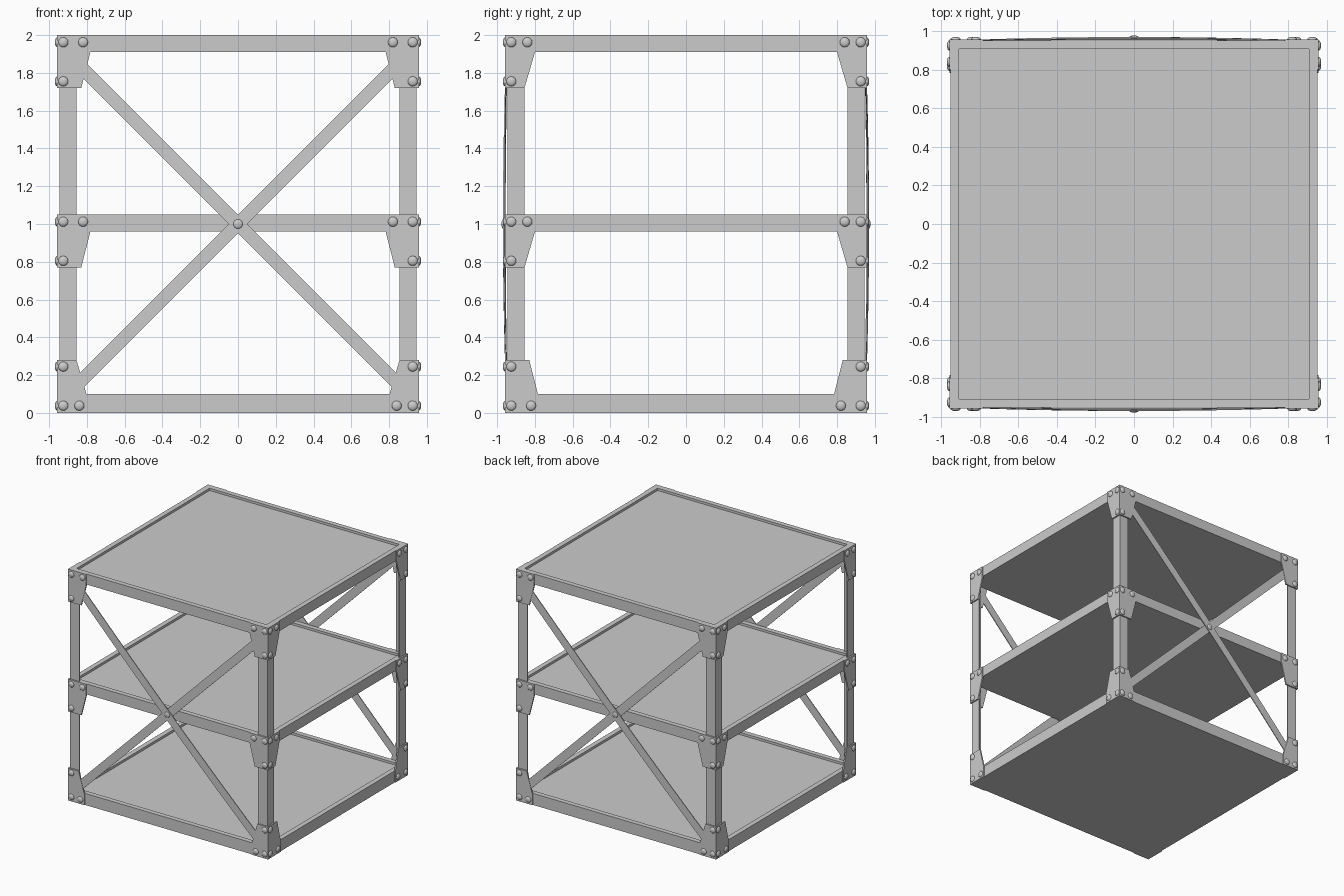
import bpy, bmesh
from math import pi
from mathutils import Matrix, Vector

if "Cube" in bpy.data.objects:
    bpy.data.objects.remove(bpy.data.objects["Cube"])

OUT = 0.945    # outer face of the angle-iron posts
PLATE = 0.957  # outer face of the corner brackets


def finish(name, bm, smooth=False):
    bmesh.ops.recalc_face_normals(bm, faces=bm.faces)
    me = bpy.data.meshes.new(name)
    bm.to_mesh(me)
    bm.free()
    ob = bpy.data.objects.new(name, me)
    bpy.context.collection.objects.link(ob)
    if smooth:
        for p in me.polygons:
            p.use_smooth = True
    return ob


def prism(bm, pts, offset):
    """Extrude a closed outline of 3D points by an offset vector."""
    face = bm.faces.new([bm.verts.new(p) for p in pts])
    ext = bmesh.ops.extrude_face_region(bm, geom=[face], use_keep_orig=True)
    verts = [g for g in ext["geom"] if isinstance(g, bmesh.types.BMVert)]
    bmesh.ops.translate(bm, verts=verts, vec=offset)


# Shelves: flat-bottomed trays with a raised rim
for name, z0, z1 in (("bottom_shelf", 0, 0.1), ("middle_shelf", 0.96, 1.05), ("top_shelf", 1.91, 2)):
    bm = bmesh.new()
    bmesh.ops.create_cube(bm, size=1, matrix=Matrix.Translation((0, 0, (z0 + z1) / 2))
                          @ Matrix.Diagonal((1.9, 1.9, z1 - z0, 1)))
    top = max(bm.faces, key=lambda f: f.calc_center_median().z)
    bmesh.ops.inset_region(bm, faces=[top], thickness=0.06)
    rim = bmesh.ops.extrude_face_region(bm, geom=[top])
    bmesh.ops.translate(bm, vec=(0, 0, -0.02),
                        verts=[g for g in rim["geom"] if isinstance(g, bmesh.types.BMVert)])
    bmesh.ops.delete(bm, geom=[top], context="FACES_ONLY")
    finish(name, bm)

CORNERS = [(sx, sy) for sx in (-1, 1) for sy in (-1, 1)]

# Posts: L-section angle iron
a, b, c = OUT, OUT - 0.01, OUT - 0.09
for sx, sy in CORNERS:
    bm = bmesh.new()
    outline = [(a, a), (c, a), (c, b), (b, b), (b, c), (a, c)]
    prism(bm, [(sx * x, sy * y, 0.005) for x, y in outline], (0, 0, 1.99))
    finish("corner_post", bm)

# Corner brackets: wide wing and narrow wing as (reach at rail, reach at post end, inner rivet)
WIDE, NARROW = (0.782, 0.83, 0.82), (0.80, 0.855, 0.84)
# (rail edge height, direction along post, front wing, side wing)
LEVELS = [(2.0, -1, WIDE, NARROW), (1.05, -1, WIDE, NARROW), (0.0, 1, NARROW, WIDE)]


def rivet(bm, pos, axis, radius=0.026, depth=0.013):
    rot = Vector(axis).to_track_quat("Z", "Y").to_matrix().to_4x4()
    bmesh.ops.create_uvsphere(bm, u_segments=16, v_segments=10, radius=1,
                              matrix=Matrix.Translation(pos) @ rot
                              @ Matrix.Diagonal((radius, radius, depth, 1)))


rivets = bmesh.new()
for sx, sy in CORNERS:
    for z, d, front, side in LEVELS:
        bm = bmesh.new()
        for wing, is_front in ((front, True), (side, False)):
            rail, end, hole = wing

            def place(u, h, out):
                p = (u, out) if is_front else (out, u)
                return Vector((sx * p[0], sy * p[1], z + d * h))

            inward = Vector((0, -sy, 0)) if is_front else Vector((-sx, 0, 0))
            outline = [(PLATE, 0), (rail, 0), (rail, 0.092), (end, 0.28), (PLATE, 0.28)]
            prism(bm, [place(u, h, PLATE) for u, h in outline], inward * 0.012)
            for u, h in ((0.925, 0.038), (hole, 0.038), (0.925, 0.245)):
                rivet(rivets, place(u, h, PLATE), -inward)
        finish("corner_bracket", bm)

# Cross braces: bowed flat straps on the front and back, crossing over the middle shelf
for sy in (-1, 1):
    for k, bow in ((sy, 0.016), (-sy, 0.009)):
        bm = bmesh.new()
        rows = []
        n, w = 16, 0.035 * 0.7071
        for i in range(n + 1):
            t = 2 * i / n - 1
            y = 0.946 + bow * (1 - t * t)
            x, z = 0.86 * t, 0.86 * t
            rows.append([bm.verts.new((k * (x + s * w), sy * (y + dy), 1 + z - s * w))
                         for s, dy in ((-1, 0), (1, 0), (1, 0.007), (-1, 0.007))])
        for r, q in zip(rows, rows[1:]):
            for j in range(4):
                bm.faces.new((r[j], r[(j + 1) % 4], q[(j + 1) % 4], q[j]))
        bm.faces.new(rows[0])
        bm.faces.new(rows[-1])
        finish("cross_brace", bm)
    rivet(rivets, (0, sy * 0.968, 1), (0, sy, 0), 0.025, 0.009)

finish("rivets", rivets, smooth=True)
